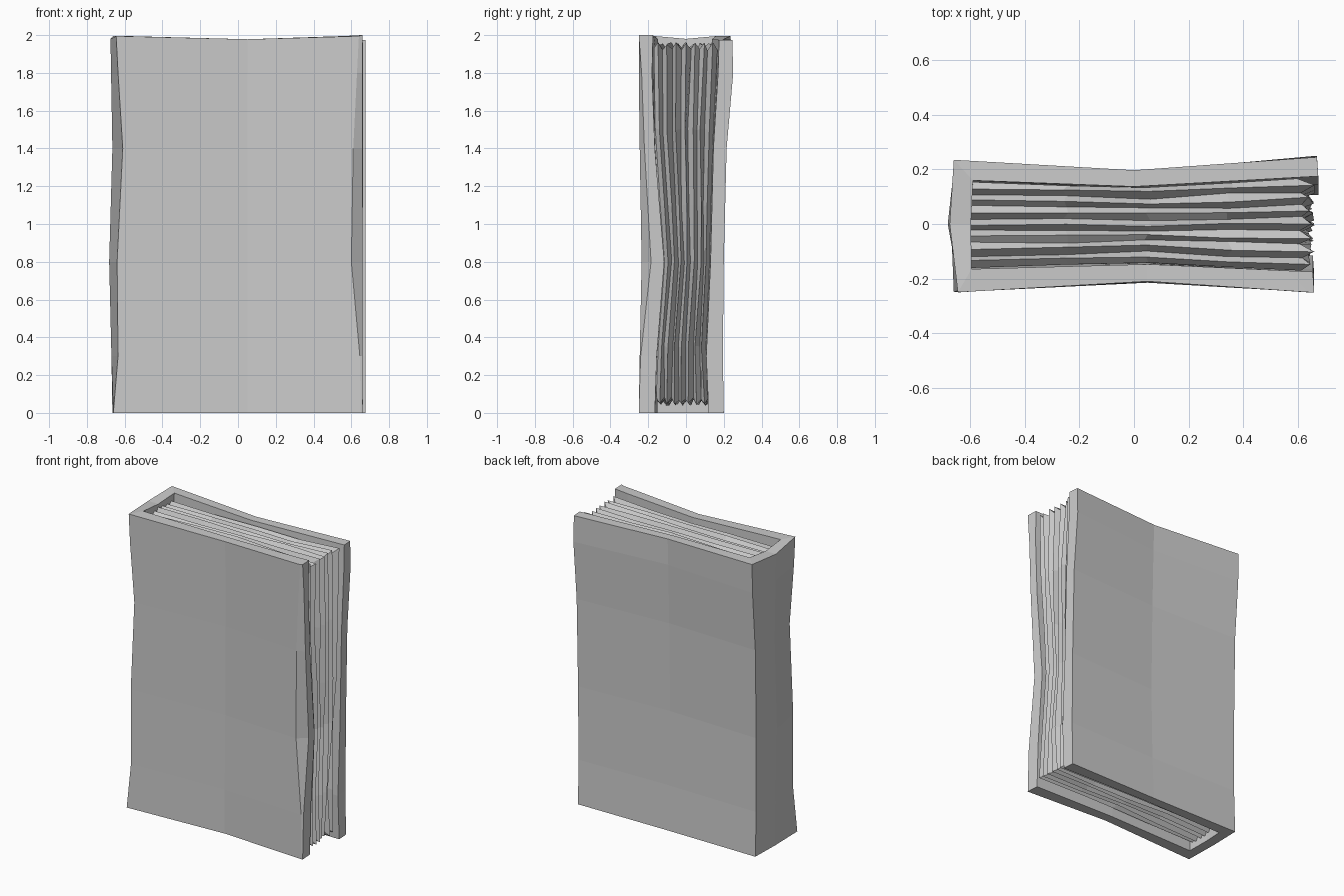
import bpy, bmesh, random

if "Cube" in bpy.data.objects:
    bpy.data.objects.remove(bpy.data.objects["Cube"])

random.seed(4)

# Height rows and how the worn cover warps at each of them
Z = [0, .3, .8, 1.4, 1.8, 2.0]
FRONT_LEFT = [-.25, -.24, -.235, -.24, -.25, -.25]
FRONT_MID = [-.215, -.215, -.208, -.205, -.205, -.21]
FRONT_RIGHT = [-.25, -.24, -.185, -.22, -.235, -.25]
FRONT_BEVEL = [-.25, -.245, -.235, -.245, -.25, -.25]
BEVEL_X = [.65, .645, .60, .61, .63, .64]
BACK_LEFT = [.20, .19, .19, .20, .23, .235]
BACK_MID = [.195, .18, .17, .18, .19, .197]
BACK_RIGHT = [.20, .195, .20, .215, .25, .245]
IN_FRONT = [-.165, -.155, -.115, -.165, -.18, -.175]
IN_BACK = [.12, .107, .13, .145, .17, .175]
CORNER_X = [-.66, -.635, -.64, -.61, -.635, -.645]
SPINE_X = [-.665, -.67, -.682, -.665, -.672, -.675]


def lerp(a, b, t):
    return a + (b - a) * t


def at(row, z):
    """Value of a row table at height z."""
    for i in range(len(Z) - 1):
        if z <= Z[i + 1]:
            return lerp(row[i], row[i + 1], (z - Z[i]) / (Z[i + 1] - Z[i]))
    return row[-1]


def inner_y(x, z, back):
    """Inside surface of a cover board."""
    if back:
        l, m, r = at(BACK_LEFT, z) - .075, at(BACK_MID, z) - .06, at(IN_BACK, z)
    else:
        l, m, r = at(FRONT_LEFT, z) + .085, at(FRONT_MID, z) + .065, at(IN_FRONT, z)
    return lerp(m, l, min(1, -x / .6)) if x < 0 else lerp(m, r, min(1, x / .65))


def make_object(name, bm):
    bmesh.ops.recalc_face_normals(bm, faces=bm.faces)
    me = bpy.data.meshes.new(name)
    bm.to_mesh(me)
    bm.free()
    ob = bpy.data.objects.new(name, me)
    bpy.context.collection.objects.link(ob)


# Cover: U-shaped section (front board, spine, back board) lofted upward
bm = bmesh.new()
rings = []
for i, z in enumerate(Z):
    outer = [(.66, FRONT_RIGHT[i]), (BEVEL_X[i], FRONT_BEVEL[i]),
             (.05, FRONT_MID[i]), (CORNER_X[i], FRONT_LEFT[i]),
             (SPINE_X[i], 0), (-.66, BACK_LEFT[i]),
             (0, BACK_MID[i]), (.67, BACK_RIGHT[i])]
    inner = [(.655, inner_y(.655, z, 0)), (.56, inner_y(.56, z, 0)),
             (.05, inner_y(.05, z, 0)), (-.595, inner_y(-.595, z, 0)),
             (-.597, 0), (-.59, inner_y(-.59, z, 1)),
             (0, inner_y(0, z, 1)), (.675, inner_y(.66, z, 1))]
    # top edge sags in the middle and leans down at the back and spine
    sag = [0, -.005, -.022, -.005, -.02, -.005, -.022, -.025]
    dz = sag if i == len(Z) - 1 else [0] * 8
    rings.append([[bm.verts.new((x, y, z + d)) for (x, y), d in zip(p, dz)]
                  for p in (outer, inner)])
for (o0, i0), (o1, i1) in zip(rings, rings[1:]):
    a, b = o0 + i0[::-1], o1 + i1[::-1]
    for k in range(len(a)):
        n = (k + 1) % len(a)
        bm.faces.new((a[k], a[n], b[n], b[k]))
for o, n in (rings[0], rings[-1]):
    for k in range(7):
        bm.faces.new((o[k], o[k + 1], n[k + 1], n[k]))
make_object("cover", bm)

# Pages: zigzag stack of outlines, ridges alternating with valleys
bm = bmesh.new()
XS = [-.6, -.25, .05, .35]
N = 15
loops = []
for j in range(N):
    t = j / (N - 1)
    valley = j % 2 == 0
    side, end = (.605, .075) if valley else (.65, .045)
    pts = [(x, end) for x in XS]
    pts += [(side, z) for z in (end, .35, .8, 1.1, 1.5, 2 - end)]
    pts += [(x, 2 - end) for x in XS[::-1]]
    loop = []
    for x, z in pts:
        y = lerp(inner_y(x, z, 0) + .004, inner_y(x, z, 1) - .004, t)
        if 0 < j < N - 1:
            y += random.uniform(-.006, .006)
        if x > -.6:
            x += random.uniform(-.012, .012)
        z += random.uniform(-.008, .008)
        loop.append(bm.verts.new((x, y, z)))
    loops.append(loop)
for a, b in zip(loops, loops[1:]):
    for k in range(len(a)):
        n = (k + 1) % len(a)
        bm.faces.new((a[k], a[n], b[n], b[k]))
# outer sheets, spanned between bottom and top edges
for lp in (loops[0], loops[-1]):
    for k in range(4):
        bm.faces.new((lp[k], lp[k + 1], lp[12 - k], lp[13 - k]))
    bm.faces.new(lp[4:10])
make_object("pages", bm)
